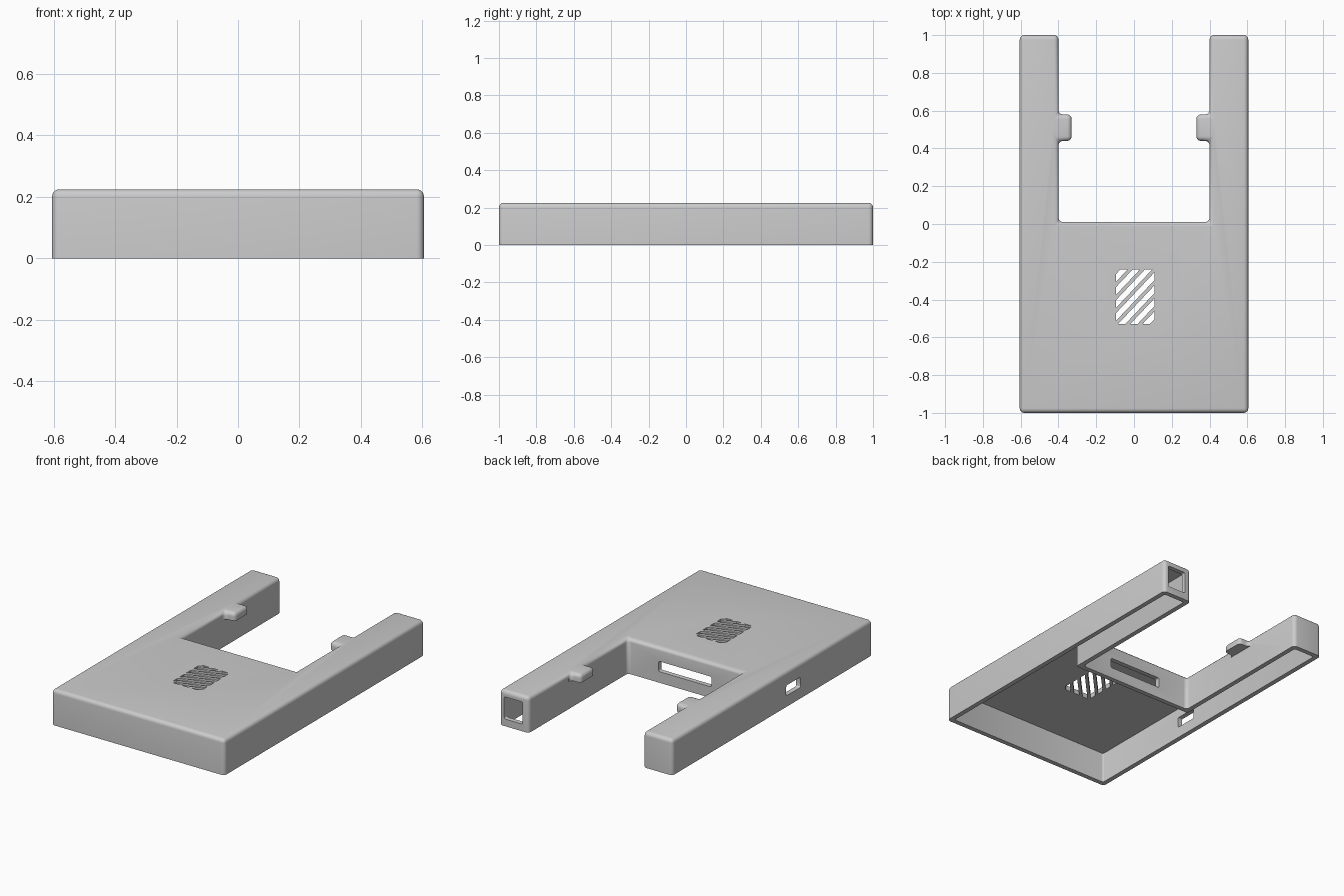
import bpy
import bmesh
from mathutils import Vector

HALF_W, ARM_IN, HEIGHT, WALL = 0.605, 0.40, 0.225, 0.03
ROUND = 0.024

cube = bpy.data.objects.get("Cube")
if cube:
    bpy.data.objects.remove(cube, do_unlink=True)

grey = bpy.data.materials.new("plain_grey")
grey.use_nodes = True
grey.diffuse_color = (0.6, 0.6, 0.6, 1)
grey.node_tree.nodes["Principled BSDF"].inputs["Base Color"].default_value = (0.6, 0.6, 0.6, 1)


def make_object(name, bm):
    bmesh.ops.recalc_face_normals(bm, faces=bm.faces)
    mesh = bpy.data.meshes.new(name)
    bm.to_mesh(mesh)
    bm.free()
    mesh.materials.append(grey)
    obj = bpy.data.objects.new(name, mesh)
    bpy.context.collection.objects.link(obj)
    return obj


def prism(half_outline, z0, z1):
    """Extrude an outline given by its +x half and mirrored to -x."""
    outline = half_outline + [(-x, y) for x, y in reversed(half_outline)]
    bm = bmesh.new()
    face = bm.faces.new([bm.verts.new((x, y, z0)) for x, y in outline])
    grown = bmesh.ops.extrude_face_region(bm, geom=[face])
    top = [v for v in grown["geom"] if isinstance(v, bmesh.types.BMVert)]
    bmesh.ops.translate(bm, verts=top, vec=(0, 0, z1 - z0))
    return bm


def box(low, high):
    bm = bmesh.new()
    low, high = Vector(low), Vector(high)
    bmesh.ops.create_cube(bm, size=1)
    for v in bm.verts:
        v.co = (low + high) / 2 + v.co * (high - low)
    return bm


def round_edges(bm, rule, radius, segments):
    edges = [e for e in bm.edges if rule(e)]
    bmesh.ops.bevel(bm, geom=edges, offset=radius, segments=segments,
                    profile=0.5, affect='EDGES', clamp_overlap=True)
    return bm


def along(axis):
    return lambda e: abs((e.verts[0].co - e.verts[1].co).normalized()[axis]) > 0.99


def cut(target, cutter):
    """Subtract the cutter from the target and discard it."""
    mod = target.modifiers.new("cut", 'BOOLEAN')
    mod.operation, mod.solver, mod.object = 'DIFFERENCE', 'EXACT', cutter
    bpy.context.view_layer.objects.active = target
    bpy.ops.object.modifier_apply(modifier=mod.name)
    bpy.data.objects.remove(cutter, do_unlink=True)


# Forked housing with a tab on the inside of each arm
housing_bm = prism([(HALF_W, -1), (HALF_W, 1), (ARM_IN, 1), (ARM_IN, 0.58),
                    (0.33, 0.58), (0.33, 0.44), (ARM_IN, 0.44), (ARM_IN, 0.01)],
                   0, HEIGHT)
round_edges(housing_bm, lambda e: max(v.co.z for v in e.verts) > HEIGHT / 2, ROUND, 5)
housing = make_object("forked_housing", housing_bm)

# Clear the space beneath the tabs
for side in (-1, 1):
    xs = sorted((side * 0.30, side * ARM_IN))
    cut(housing, make_object("tab_cutter", box((xs[0], 0.40, -0.1), (xs[1], 0.62, 0.175))))

# Hollow interior, open underneath
inner, outer = ARM_IN + WALL, HALF_W - WALL
cavity_bm = prism([(outer, WALL - 1), (outer, 1 - WALL), (inner, 1 - WALL), (inner, 0.01 - WALL)],
                  -0.1, HEIGHT - WALL)
round_edges(cavity_bm, along(2), 0.01, 3)
cut(housing, make_object("cavity_cutter", cavity_bm))

# Wall openings: inner slot, side port and arm end port
openings = [("slot_cutter", (-0.185, -0.1, 0.07), (0.185, 0.1, 0.135), 1),
            ("side_port_cutter", (-0.7, -0.28, 0.07), (-0.5, -0.137, 0.135), 0),
            ("end_port_cutter", (0.443, 0.9, 0.045), (0.572, 1.1, 0.185), 1)]
for name, low, high, axis in openings:
    cut(housing, make_object(name, round_edges(box(low, high), along(axis), 0.01, 3)))

# Diagonal grille through the roof, each slot trimmed to a rectangle
direction = Vector((1, 1.06, 0)).normalized()
across = Vector((direction.y, -direction.x, 0))
centre = Vector((0.006, -0.385, 0))
for i in range(-3, 4):
    bm = box((-0.096, -0.53, 0.15), (0.109, -0.24, 0.3))
    middle = centre + Vector((i * 0.065, 0, 0))
    for side in (-1, 1):
        bmesh.ops.bisect_plane(bm, geom=bm.verts[:] + bm.edges[:] + bm.faces[:],
                               plane_co=middle + across * side * 0.014,
                               plane_no=across * side, clear_outer=True)
        bmesh.ops.holes_fill(bm, edges=[e for e in bm.edges if e.is_boundary])
    cut(housing, make_object("grille_cutter", bm))

# Smooth rounded edges, crisp corners elsewhere
bpy.ops.object.select_all(action='DESELECT')
housing.select_set(True)
bpy.context.view_layer.objects.active = housing
bpy.ops.object.shade_smooth_by_angle(angle=0.6)
